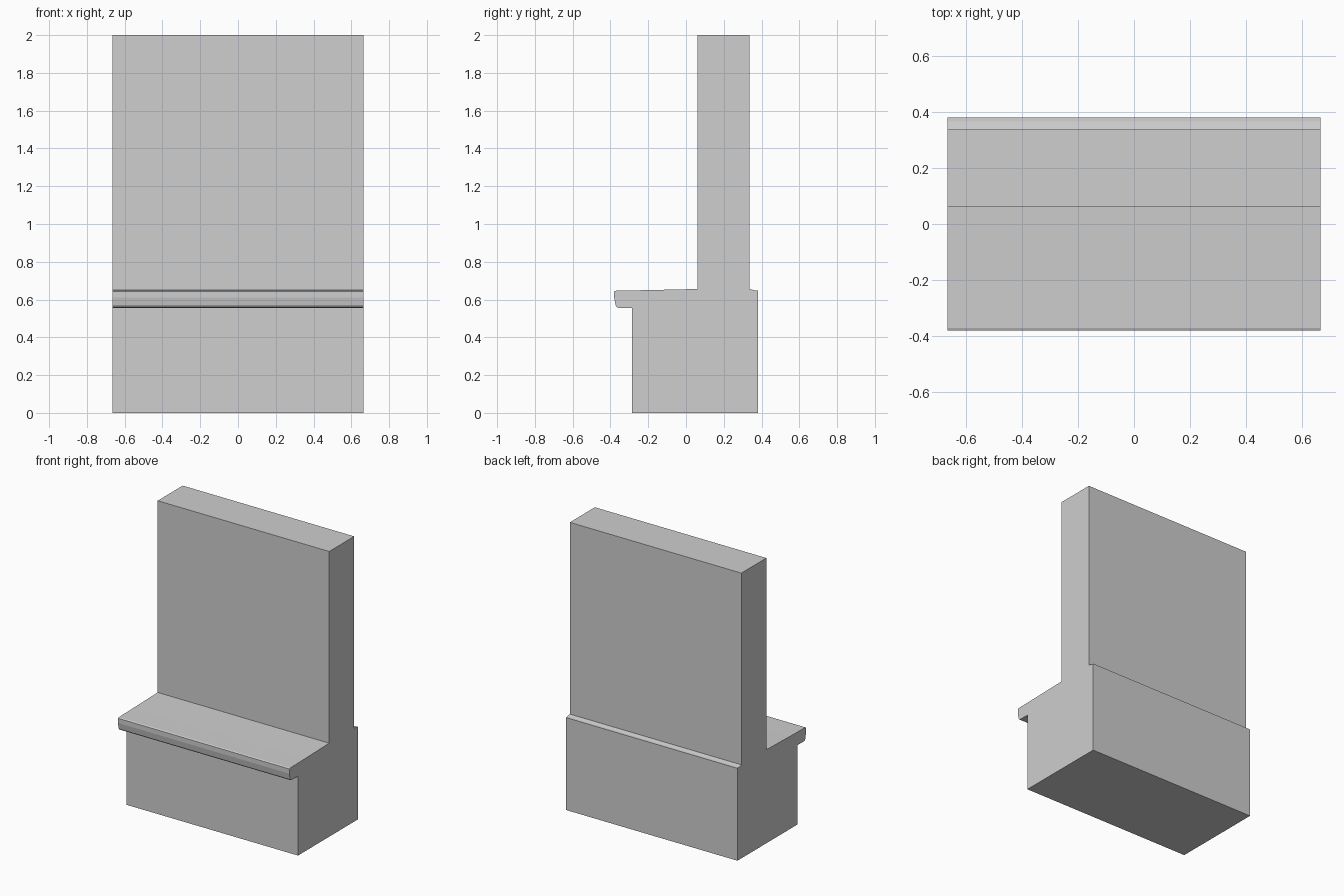
import bpy
import bmesh

cube = bpy.data.objects.get("Cube")
if cube:
    bpy.data.objects.remove(cube, do_unlink=True)

HALF_WIDTH = 0.665

grey = bpy.data.materials.new("plain_grey")
grey.use_nodes = True
colour = (0.62, 0.62, 0.62, 1)
grey.diffuse_color = colour
grey.node_tree.nodes["Principled BSDF"].inputs["Base Color"].default_value = colour


def extrude_profile(name, profile):
    """Sweep a closed (y, z) outline across the full width."""
    bm = bmesh.new()
    face = bm.faces.new([bm.verts.new((-HALF_WIDTH, y, z)) for y, z in profile])
    swept = bmesh.ops.extrude_face_region(bm, geom=[face])["geom"]
    verts = [v for v in swept if isinstance(v, bmesh.types.BMVert)]
    bmesh.ops.translate(bm, verts=verts, vec=(2 * HALF_WIDTH, 0, 0))
    bmesh.ops.recalc_face_normals(bm, faces=bm.faces)
    mesh = bpy.data.meshes.new(name)
    bm.to_mesh(mesh)
    bm.free()
    mesh.materials.append(grey)
    obj = bpy.data.objects.new(name, mesh)
    bpy.context.collection.objects.link(obj)
    return obj


# Lower wall, overhanging sill with a rounded nose, and set-back upper wall
extrude_profile("wall_with_sill", [
    (-0.285, 0), (0.38, 0), (0.38, 0.648),          # base and back
    (0.365, 0.649), (0.337, 0.656),                 # sloped rear ledge
    (0.337, 2), (0.06, 2), (0.06, 0.656),           # upper wall
    (0.02, 0.655), (-0.2, 0.65), (-0.37, 0.647),    # gently falling sill top
    (-0.38, 0.643), (-0.38, 0.61), (-0.373, 0.57),  # nose
    (-0.367, 0.56), (-0.355, 0.556), (-0.285, 0.556),
])
